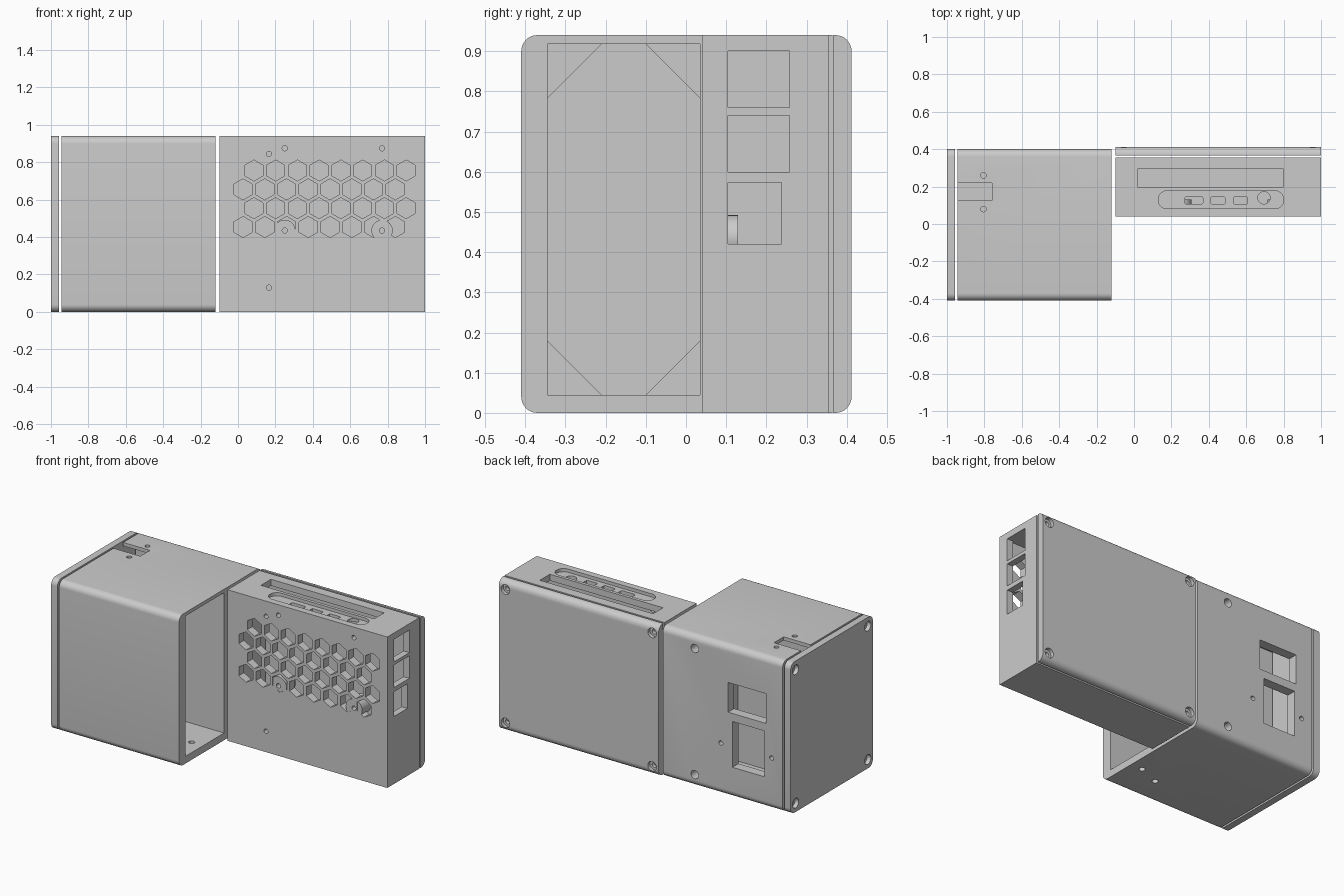
import bpy, bmesh, math

if "Cube" in bpy.data.objects:
    bpy.data.objects.remove(bpy.data.objects["Cube"], do_unlink=True)

GREY = (0.6, 0.6, 0.6, 1.0)
mat = bpy.data.materials.new("plain grey plastic")
mat.use_nodes = True
mat.diffuse_color = GREY
mat.node_tree.nodes["Principled BSDF"].inputs["Base Color"].default_value = GREY


# Profiles: closed lists of 2D points
def rect(u0, u1, v0, v1):
    return [(u0, v0), (u1, v0), (u1, v1), (u0, v1)]


def ring(u, v, r, n=20):
    """Regular polygon with a point at the top."""
    return [(u + r * math.sin(math.tau * i / n), v + r * math.cos(math.tau * i / n))
            for i in range(n)]


def rounded(u0, u1, v0, v1, r, n=8):
    pts = []
    corners = [(u1 - r, v1 - r), (u0 + r, v1 - r), (u0 + r, v0 + r), (u1 - r, v0 + r)]
    for k, (cu, cv) in enumerate(corners):
        for i in range(n + 1):
            a = math.pi / 2 * (k + i / n)
            pts.append((cu + r * math.cos(a), cv + r * math.sin(a)))
    return pts


# Solids: each profile is extruded along an axis from a to b
def prisms(name, axis, a, b, *profiles):
    bm = bmesh.new()
    for pts in profiles:
        verts = []
        for u, v in pts:
            co = [u, v]
            co.insert("xyz".index(axis), a)
            verts.append(bm.verts.new(co))
        face = bm.faces.new(verts)
        new = bmesh.ops.extrude_face_region(bm, geom=[face])["geom"]
        move = [0, 0, 0]
        move["xyz".index(axis)] = b - a
        bmesh.ops.translate(bm, vec=move, verts=[g for g in new if isinstance(g, bmesh.types.BMVert)])
    bmesh.ops.recalc_face_normals(bm, faces=bm.faces)
    mesh = bpy.data.meshes.new(name)
    bm.to_mesh(mesh)
    bm.free()
    mesh.materials.append(mat)
    obj = bpy.data.objects.new(name, mesh)
    bpy.context.collection.objects.link(obj)
    return obj


def combine(obj, operation, axis, a, b, *profiles):
    tool = prisms("tool", axis, a, b, *profiles)
    tool.hide_render = True
    mod = obj.modifiers.new("shape", "BOOLEAN")
    mod.operation, mod.solver, mod.object = operation, "EXACT", tool
    bpy.ops.object.select_all(action="DESELECT")
    bpy.context.view_layer.objects.active = obj
    obj.select_set(True)
    bpy.ops.object.modifier_apply(modifier=mod.name)
    bpy.data.objects.remove(tool, do_unlink=True)


def cut(obj, *args):
    combine(obj, "DIFFERENCE", *args)


def finish(obj):
    bpy.ops.object.select_all(action="DESELECT")
    bpy.context.view_layer.objects.active = obj
    obj.select_set(True)
    bpy.ops.object.shade_smooth_by_angle(angle=math.radians(30))


H = 0.94

# Deep housing: rounded tube with a main bay and a narrow rear bay
housing = prisms("deep_housing", "x", -0.945, -0.12, rounded(-0.41, 0.4, 0, H, 0.04))
cut(housing, "x", -1.1, 0, rect(-0.345, 0.035, 0.045, 0.918))
cut(housing, "x", -1.1, -0.4, rect(0.06, 0.34, 0.045, 0.918))
# Rear socket windows and screw holes
cut(housing, "y", 0.3, 0.5,
    rect(-0.83, -0.57, 0.525, 0.71), rect(-0.82, -0.6, 0.19, 0.475),
    ring(-0.52, 0.32, 0.014), ring(-0.87, 0.32, 0.014),
    ring(-0.34, 0.86, 0.026), ring(-0.34, 0.075, 0.026))
# Top notch with its two screw holes
cut(housing, "z", 0.85, 1.0, rect(-1.0, -0.76, 0.125, 0.22),
    ring(-0.805, 0.26, 0.015), ring(-0.805, 0.08, 0.015))
# Floor screw holes
cut(housing, "z", -0.1, 0.1, ring(-0.2, -0.17, 0.018), ring(-0.34, -0.225, 0.018))
finish(housing)

# Corner gussets at the closed end of the main bay
G = 0.135
gussets = []
for y, sy in ((-0.345, 1), (0.035, -1)):
    for z, sz in ((0.045, 1), (0.918, -1)):
        gussets.append([(y, z), (y + sy * G, z), (y, z + sz * G)])
finish(prisms("corner_gussets", "x", -0.943, -0.86, *gussets))

# Side cover with countersunk corner screws
cover = prisms("side_cover", "x", -1.0, -0.957, rounded(-0.41, 0.4, 0, H, 0.04))
spots = [(y, z) for y in (-0.36, 0.35) for z in (0.055, H - 0.055)]
cut(cover, "x", -1.1, -0.975, *[ring(y, z, 0.03) for y, z in spots])
cut(cover, "x", -1.1, -0.9, *[ring(y, z, 0.015) for y, z in spots])
finish(cover)

# Shallow case: open towards the back
case = prisms("shallow_case", "y", 0.04, 0.355, rect(-0.1, 1.0, 0, H))
cut(case, "y", 0.09, 0.5, rect(-0.06, 0.96, 0.04, 0.9))
# Hexagonal vents in staggered rows
STEP = 0.1163
vents = []
for row in range(4):
    x0 = 0.085 if row in (0, 2) else 0.027
    for i in range(8):
        vents.append(ring(x0 + STEP * i, 0.756 - 0.1007 * row, 0.056, 6))
cut(case, "y", 0, 0.15, *vents)
# Board mounting posts and screw holes
combine(case, "UNION", "y", 0.041, 0.13, ring(0.25, 0.435, 0.057, 32), ring(0.77, 0.435, 0.057, 32))
cut(case, "y", 0, 0.2, *[ring(x, z, 0.014) for x, z in (
    (0.25, 0.435), (0.77, 0.435), (0.25, 0.875), (0.77, 0.875), (0.165, 0.845), (0.165, 0.13))])
# Side port windows
cut(case, "x", 0.9, 1.1, rect(0.105, 0.257, 0.76, 0.9),
    rect(0.105, 0.257, 0.6, 0.74), rect(0.105, 0.238, 0.42, 0.573))
# Top slot, recessed connector strip and its openings
cut(case, "z", 0.85, 1.0, rect(0.02, 0.8, 0.197, 0.295))
cut(case, "z", 0.92, 1.0, rounded(0.13, 0.8, 0.082, 0.177, 0.046))
cut(case, "z", 0.85, 1.0, *[rounded(a, b, 0.107, 0.145, 0.008, 3) for a, b in (
    (0.272, 0.368), (0.41, 0.487), (0.532, 0.608))], ring(0.695, 0.14, 0.033, 28))
finish(case)

# Back cover: outer long edges rounded, countersunk corner screws
outline = [p for p in rounded(0.2, 0.412, 0, H, 0.04) if p[0] > 0.3]
outline += [(0.367, 0), (0.367, H)]
outline.sort(key=lambda p: math.atan2(p[1] - H / 2, p[0] - 0.39))
back = prisms("back_cover", "x", -0.1, 1.0, outline)
spots = [(x, z) for x in (-0.055, 0.955) for z in (0.055, H - 0.055)]
cut(back, "y", 0.39, 0.5, *[ring(x, z, 0.03) for x, z in spots])
cut(back, "y", 0.3, 0.5, *[ring(x, z, 0.015) for x, z in spots])
finish(back)
